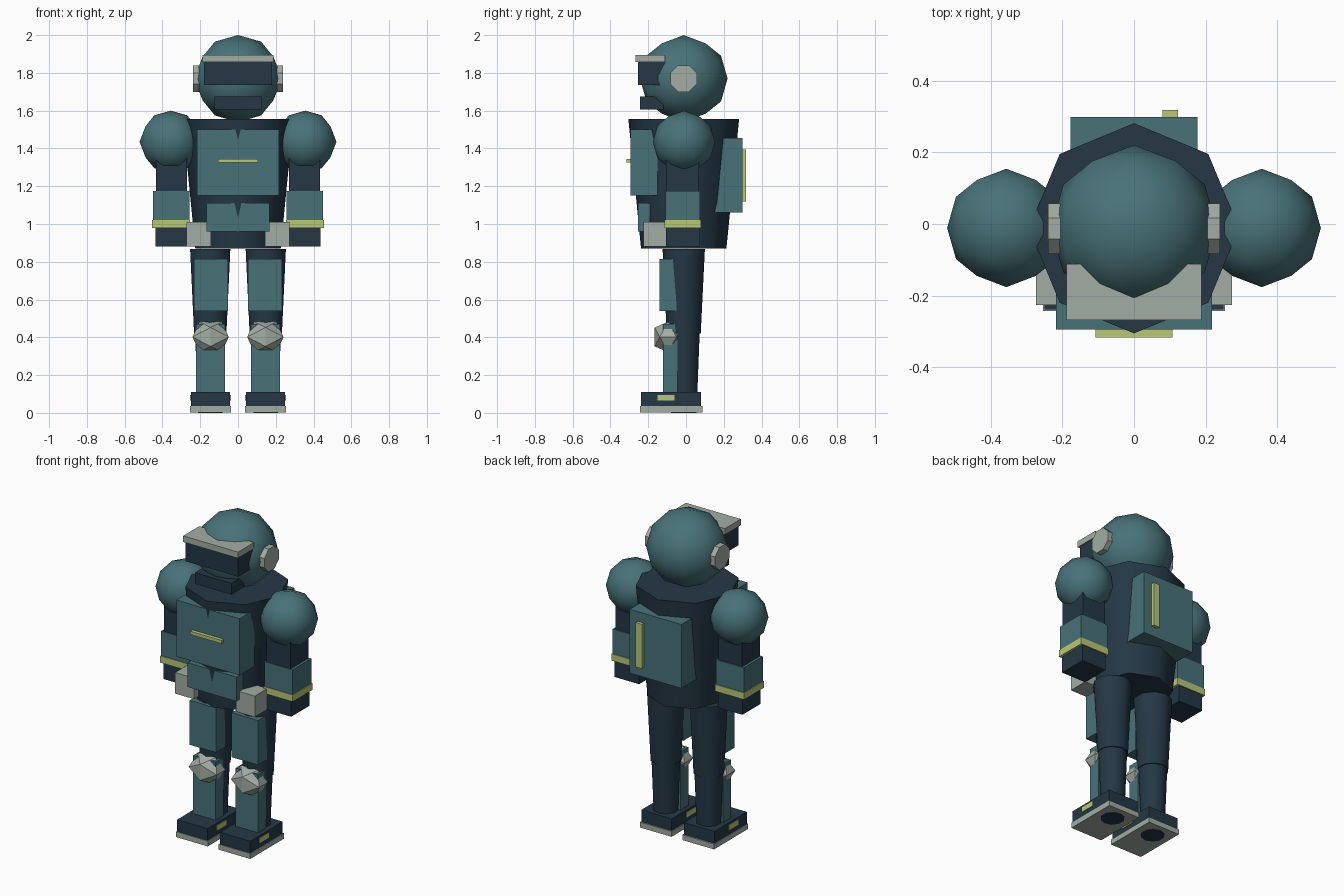
import bpy, bmesh, math
from mathutils import Matrix, Vector

cube = bpy.data.objects.get("Cube")
if cube:
    bpy.data.objects.remove(cube, do_unlink=True)


def material(name, rgb):
    m = bpy.data.materials.new(name)
    m.use_nodes = True
    m.diffuse_color = (*rgb, 1)
    m.node_tree.nodes["Principled BSDF"].inputs["Base Color"].default_value = (*rgb, 1)
    return m


TEAL = material("teal armour", (0.065, 0.17, 0.19))
NAVY = material("dark navy suit", (0.018, 0.039, 0.06))
GREY = material("pale grey trim", (0.36, 0.42, 0.37))
LIME = material("lime marking", (0.48, 0.58, 0.18))


def finish(name, bm, mat, smooth=None):
    """Turn a bmesh into an object; smooth is the sharp-edge angle in degrees."""
    bmesh.ops.recalc_face_normals(bm, faces=bm.faces)
    mesh = bpy.data.meshes.new(name)
    bm.to_mesh(mesh)
    bm.free()
    mesh.materials.append(mat)
    ob = bpy.data.objects.new(name, mesh)
    bpy.context.collection.objects.link(ob)
    if smooth:
        bpy.ops.object.select_all(action='DESELECT')
        ob.select_set(True)
        bpy.context.view_layer.objects.active = ob
        bpy.ops.object.shade_smooth_by_angle(angle=math.radians(smooth))
    return ob


def box(name, mat, x, y, z):
    """Box given by its (min, max) range on each axis."""
    bm = bmesh.new()
    lo, hi = Vector((x[0], y[0], z[0])), Vector((x[1], y[1], z[1]))
    size = Matrix.Diagonal((*(hi - lo), 1))
    bmesh.ops.create_cube(bm, size=1, matrix=Matrix.Translation((lo + hi) / 2) @ size)
    return finish(name, bm, mat)


def ball(name, mat, centre, radii, detail, smooth=None):
    """Icosphere turned so that an edge lies across the top."""
    bm = bmesh.new()
    turn = Matrix.Rotation(-math.atan(2 / (1 + math.sqrt(5))), 4, 'Y')
    bmesh.ops.create_icosphere(bm, subdivisions=detail, radius=1, matrix=(
        Matrix.Translation(centre) @ Matrix.Diagonal((*radii, 1)) @ turn))
    return finish(name, bm, mat, smooth)


def taper(name, mat, x, y, z, r_low, r_high, sides, smooth=None):
    """Upright tapered prism between two heights."""
    bm = bmesh.new()
    bmesh.ops.create_cone(bm, cap_ends=True, segments=sides, radius1=r_low, radius2=r_high,
                          depth=z[1] - z[0],
                          matrix=Matrix.Translation((x, y, (z[0] + z[1]) / 2)))
    return finish(name, bm, mat, smooth)


# Torso and its plates
taper("torso", NAVY, 0, -0.012, (0.87, 1.555), 0.226, 0.293, 8, 50)
box("chest_plate", TEAL, (-0.217, 0.217), (-0.294, -0.15), (1.15, 1.5))
box("chest_bar", LIME, (-0.107, 0.107), (-0.316, -0.28), (1.325, 1.345))
box("belly_plate", TEAL, (-0.167, 0.167), (-0.254, -0.19), (0.96, 1.11))
box("backpack", TEAL, (-0.177, 0.177), (0.15, 0.298), (1.06, 1.455))
box("backpack_stripe", LIME, (0.08, 0.122), (0.28, 0.318), (1.12, 1.395))

# Head, visor and ears
ball("head", TEAL, (0, -0.012, 1.77), (0.232, 0.232, 0.23), 2, 60)
box("visor", NAVY, (-0.18, 0.18), (-0.255, -0.11), (1.735, 1.857))
box("brow_plate", GREY, (-0.188, 0.188), (-0.268, -0.112), (1.857, 1.895))
box("mouth_guard", NAVY, (-0.125, 0.125), (-0.243, -0.12), (1.605, 1.675))

for side, s in (("left", 1), ("right", -1)):
    def span(a, b):
        """Mirrored x range."""
        return tuple(sorted((s * a, s * b)))

    # Ear disc
    bm = bmesh.new()
    bmesh.ops.create_cone(bm, cap_ends=True, segments=8, radius1=0.076, radius2=0.076, depth=0.045,
                          matrix=Matrix.Translation((s * 0.217, -0.013, 1.77))
                          @ Matrix.Rotation(math.pi / 2, 4, 'Y')
                          @ Matrix.Rotation(math.pi / 8, 4, 'Z'))
    finish(side + "_ear", bm, GREY)

    # Arm
    ball(side + "_shoulder", TEAL, (s * 0.356, -0.011, 1.435), (0.165,) * 3, 2, 60)
    box(side + "_upper_arm", NAVY, span(0.27, 0.434), (-0.105, 0.07), (1.17, 1.42))
    box(side + "_forearm", TEAL, span(0.257, 0.45), (-0.109, 0.075), (1.02, 1.175))
    box(side + "_wrist_band", LIME, span(0.253, 0.454), (-0.113, 0.08), (0.98, 1.022))
    box(side + "_hand", NAVY, span(0.27, 0.438), (-0.105, 0.073), (0.88, 0.98))

    # Hip pouch
    box(side + "_pouch", GREY, span(0.143, 0.273), (-0.226, -0.1), (0.88, 1.01))

    # Leg
    taper(side + "_thigh", NAVY, s * 0.147, -0.012, (0.42, 0.868), 0.09, 0.112, 10, 50)
    taper(side + "_lower_leg", NAVY, s * 0.147, -0.012, (0, 0.44), 0.068, 0.085, 10, 50)
    box(side + "_thigh_plate", TEAL, span(0.054, 0.234), (-0.139, -0.05), (0.54, 0.815))
    box(side + "_shin_plate", TEAL, span(0.068, 0.222), (-0.121, -0.045), (0.1, 0.47))
    ball(side + "_knee_pad", GREY, (s * 0.145, -0.095, 0.402), (0.113, 0.083, 0.095), 1)

    # Boot
    box(side + "_boot", NAVY, span(0.042, 0.25), (-0.238, 0.08), (0.035, 0.11))
    box(side + "_boot_marking", LIME, span(0.038, 0.254), (-0.15, -0.06), (0.065, 0.096))
    box(side + "_sole", GREY, span(0.037, 0.254), (-0.243, 0.088), (0.003, 0.036))
